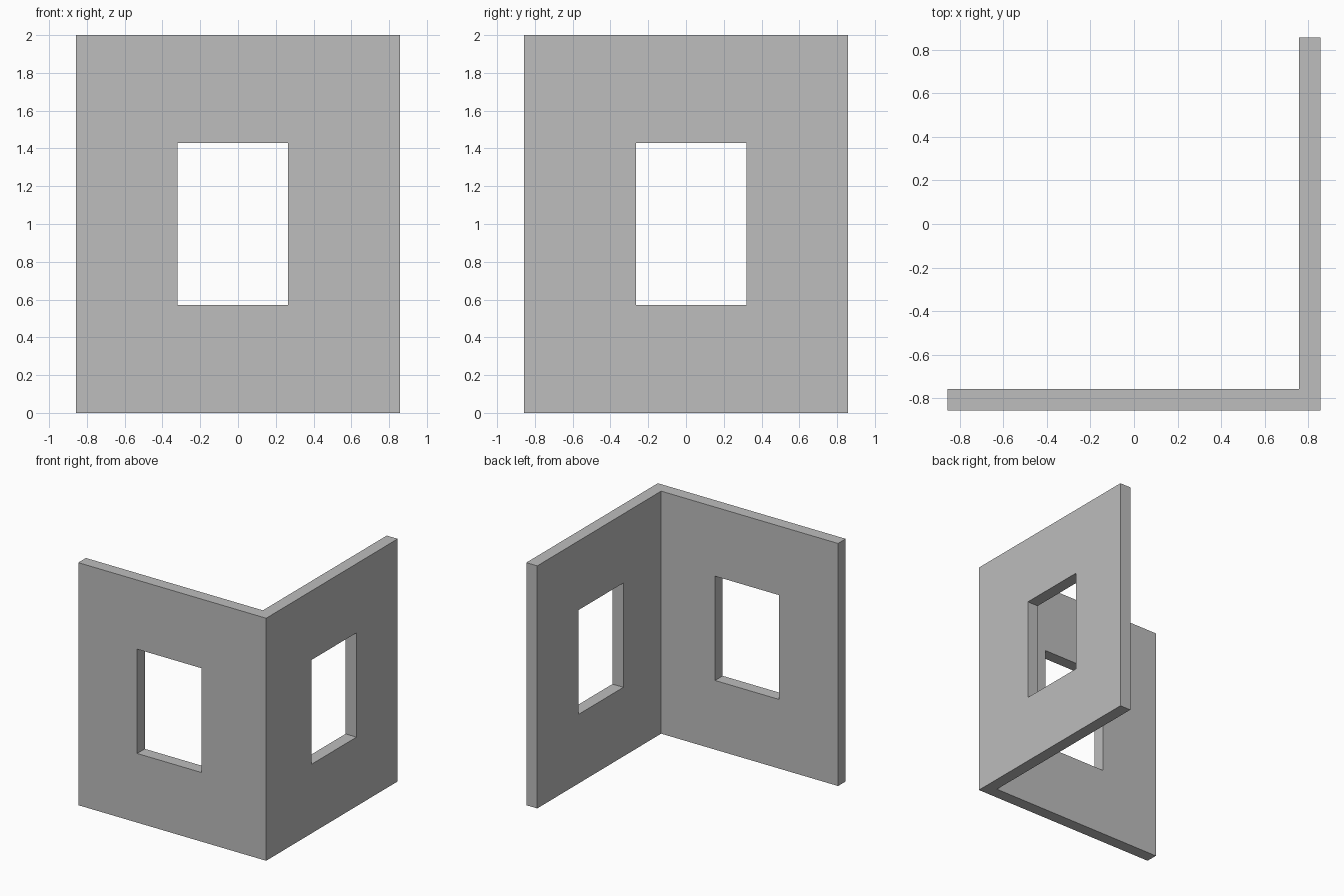
import bpy
import bmesh

cube = bpy.data.objects.get("Cube")
if cube:
    bpy.data.objects.remove(cube, do_unlink=True)

OUT, INN, HEIGHT = 0.857, 0.757, 2.0      # outer face, inner face, wall height
WIN_NEAR, WIN_FAR = 0.265, 0.32           # window edges towards / away from the corner
SILL, LINTEL = 0.57, 1.43

grey = bpy.data.materials.new("wall grey")
grey.use_nodes = True
colour = (0.51, 0.51, 0.51, 1)
grey.diffuse_color = colour
grey.node_tree.nodes["Principled BSDF"].inputs["Base Color"].default_value = colour


def prism(name, outline, bottom, top):
    """Extrude a counter-clockwise plan outline between two heights."""
    bm = bmesh.new()
    base = bm.faces.new([bm.verts.new((x, y, bottom)) for x, y in outline])
    extruded = bmesh.ops.extrude_face_region(bm, geom=[base], use_keep_orig=True)
    verts = [g for g in extruded["geom"] if isinstance(g, bmesh.types.BMVert)]
    bmesh.ops.translate(bm, vec=(0, 0, top - bottom), verts=verts)
    bmesh.ops.recalc_face_normals(bm, faces=bm.faces)
    mesh = bpy.data.meshes.new(name)
    bm.to_mesh(mesh)
    bm.free()
    mesh.materials.append(grey)
    obj = bpy.data.objects.new(name, mesh)
    bpy.context.collection.objects.link(obj)
    return obj


def box(name, x0, x1, y0, y1, z0, z1):
    return prism(name, [(x0, y0), (x1, y0), (x1, y1), (x0, y1)], z0, z1)


# L-shaped corner wall
wall = prism("corner_wall", [(-OUT, -OUT), (OUT, -OUT), (OUT, OUT),
                             (INN, OUT), (INN, -INN), (-OUT, -INN)], 0, HEIGHT)

# Window openings, one through each wall
cutters = [
    box("front_window_cutter", -WIN_FAR, WIN_NEAR, -1, -0.6, SILL, LINTEL),
    box("side_window_cutter", 0.6, 1, -WIN_NEAR, WIN_FAR, SILL, LINTEL),
]
for cutter in cutters:
    cutter.hide_render = True
    cut = wall.modifiers.new(cutter.name, "BOOLEAN")
    cut.operation = "DIFFERENCE"
    cut.solver = "EXACT"
    cut.object = cutter

# Apply the cuts and drop the cutters
bpy.context.view_layer.update()
evaluated = wall.evaluated_get(bpy.context.evaluated_depsgraph_get())
finished = bpy.data.meshes.new_from_object(evaluated)
wall.modifiers.clear()
wall.data = finished
for cutter in cutters:
    bpy.data.objects.remove(cutter, do_unlink=True)
